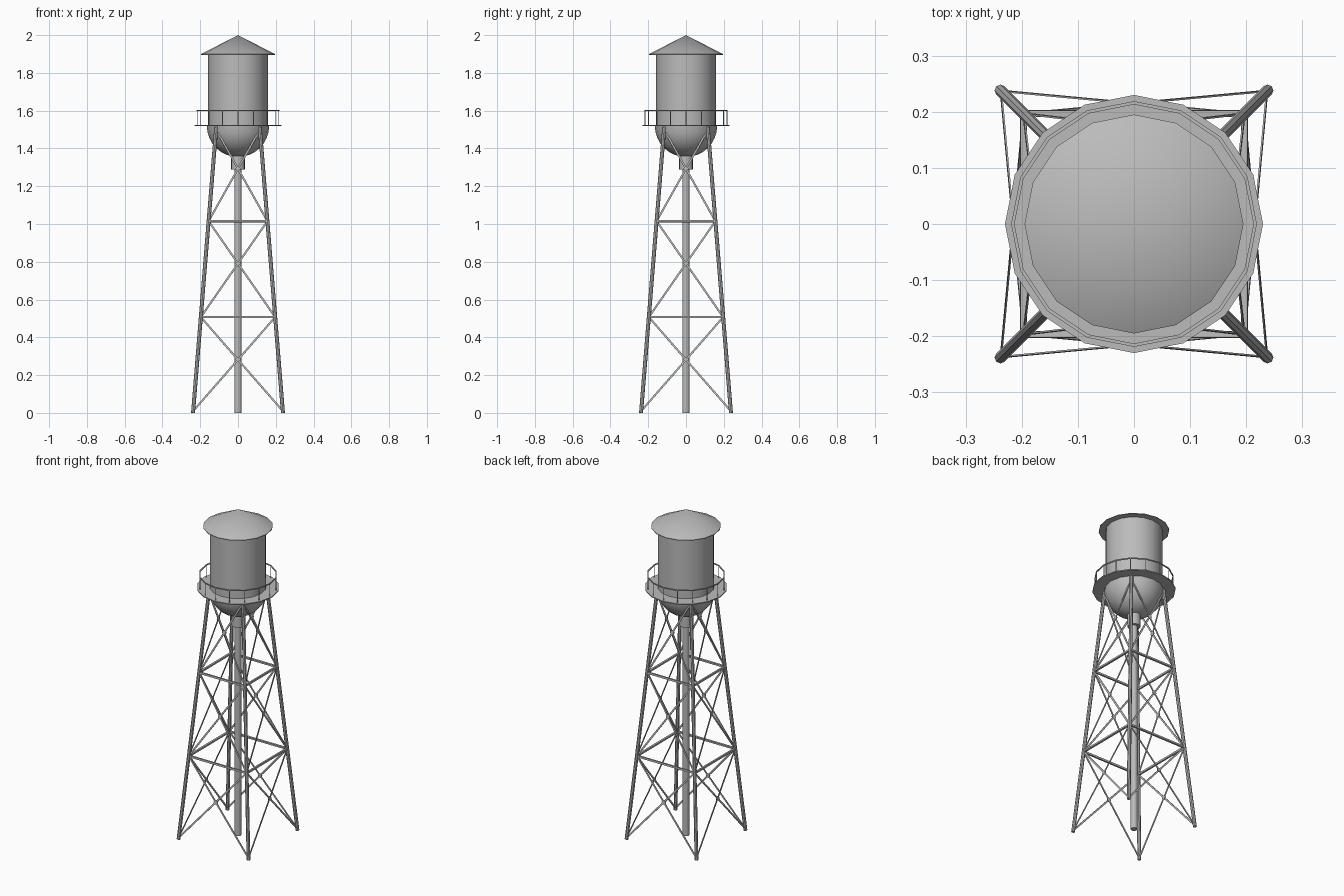
import bpy, bmesh, math
from mathutils import Vector, Matrix

cube = bpy.data.objects.get("Cube")
if cube:
    bpy.data.objects.remove(cube, do_unlink=True)

steel = bpy.data.materials.new("grey steel")
steel.use_nodes = True
GREY = (0.5, 0.5, 0.5, 1)
steel.diffuse_color = GREY
steel.node_tree.nodes["Principled BSDF"].inputs["Base Color"].default_value = GREY


def finish(name, bm, smooth=True):
    bmesh.ops.recalc_face_normals(bm, faces=bm.faces)
    mesh = bpy.data.meshes.new(name)
    bm.to_mesh(mesh)
    bm.free()
    mesh.materials.append(steel)
    obj = bpy.data.objects.new(name, mesh)
    bpy.context.collection.objects.link(obj)
    if smooth:
        bpy.ops.object.select_all(action="DESELECT")
        obj.select_set(True)
        bpy.context.view_layer.objects.active = obj
        bpy.ops.object.shade_smooth_by_angle(angle=math.radians(40))
    return obj


def lathe(name, profile, sides=16, closed=False):
    """Revolve (radius, z) points around the z axis."""
    bm = bmesh.new()
    verts = [bm.verts.new((r, 0, z)) for r, z in profile]
    edges = [bm.edges.new(pair) for pair in zip(verts, verts[1:])]
    if closed:
        edges.append(bm.edges.new((verts[-1], verts[0])))
    bmesh.ops.spin(bm, geom=verts + edges, cent=(0, 0, 0), axis=(0, 0, 1),
                   angle=math.tau, steps=sides)
    bmesh.ops.remove_doubles(bm, verts=bm.verts, dist=0.0001)
    return finish(name, bm)


def rod(bm, a, b, radius, sides=8):
    a, b = Vector(a), Vector(b)
    turn = (b - a).to_track_quat("Z", "Y").to_matrix().to_4x4()
    bmesh.ops.create_cone(bm, cap_ends=True, segments=sides, radius1=radius,
                          radius2=radius, depth=(b - a).length,
                          matrix=Matrix.Translation((a + b) / 2) @ turn)


def bar(bm, a, b, normal, width, thick):
    """Flat bar from a to b whose broad side faces along normal."""
    a, b = Vector(a), Vector(b)
    along = (b - a).normalized()
    across = normal.cross(along).normalized()
    out = along.cross(across)
    frame = Matrix((across, out, along)).transposed().to_4x4()
    size = Matrix.Diagonal((width, thick, (b - a).length, 1))
    bmesh.ops.create_cube(bm, size=1,
                          matrix=Matrix.Translation((a + b) / 2) @ frame @ size)


# Tank, bowl, roof and pipework
lathe("tank_wall", [(0, 1.52), (0.158, 1.52), (0.158, 1.9), (0, 1.9)])
steps = 8
bowl = [(0.165 * math.cos(i * math.pi / 2 / steps),
         1.52 - 0.165 * math.sin(i * math.pi / 2 / steps)) for i in range(steps + 1)]
lathe("tank_bowl", [(0, 1.52)] + bowl)
lathe("roof", [(0, 2), (0.195, 1.9), (0.195, 1.896), (0, 1.896)])
lathe("pipe_collar", [(0, 1.37), (0.036, 1.37), (0.036, 1.288), (0, 1.288)])
lathe("riser_pipe", [(0, 1.31), (0.019, 1.31), (0.019, 0), (0, 0)])

# Walkway with railing
lathe("walkway", [(0.15, 1.524), (0.23, 1.524), (0.23, 1.518), (0.15, 1.518)], closed=True)
RAIL, RAIL_TOP = 0.216, 1.6
lathe("handrail", [(RAIL + dr, RAIL_TOP + dz) for dr, dz in
                   ((-0.003, -0.003), (0.003, -0.003), (0.003, 0.003), (-0.003, 0.003))],
      closed=True)
bm = bmesh.new()
for i in range(16):
    a = i * math.tau / 16
    x, y = RAIL * math.cos(a), RAIL * math.sin(a)
    rod(bm, (x, y, 1.52), (x, y, RAIL_TOP), 0.0025, 6)
finish("railing_posts", bm)

# Splayed legs
FOOT, TOP, LEG_TOP = 0.238, 0.115, 1.515


def spread(z):
    return FOOT + (TOP - FOOT) * z / LEG_TOP


def corner(z, side):
    return Vector((side * spread(z), -spread(z), z))


bm = bmesh.new()
for sx in (-1, 1):
    for sy in (-1, 1):
        rod(bm, (sx * FOOT, sy * FOOT, 0), (sx * TOP, sy * TOP, LEG_TOP), 0.0105)
finish("legs", bm)

# Bracing: one face of the tower, repeated four times around
LEVELS = (0.01, 0.507, 1.015, 1.5)
face_normal = Vector((0, -1, -(FOOT - TOP) / LEG_TOP)).normalized()
face_normal.z *= -1
struts, braces, plates = bmesh.new(), bmesh.new(), bmesh.new()
for quarter in range(4):
    spin = Matrix.Rotation(quarter * math.pi / 2, 3, "Z")
    normal = spin @ face_normal
    for low, high in zip(LEVELS, LEVELS[1:]):
        for side in (-1, 1):
            bar(braces, spin @ corner(low, side), spin @ corner(high, -side),
                normal, 0.01, 0.003)
        cross = low + (high - low) * spread(low) / (spread(low) + spread(high))
        centre = spin @ Vector((0, -spread(cross), cross))
        rod(plates, centre - normal * 0.003, centre + normal * 0.003, 0.013)
    for z in LEVELS[1:3]:
        bar(struts, spin @ corner(z, -1), spin @ corner(z, 1), normal, 0.011, 0.011)
finish("horizontal_struts", struts, False)
finish("cross_braces", braces, False)
finish("joint_plates", plates, False)
